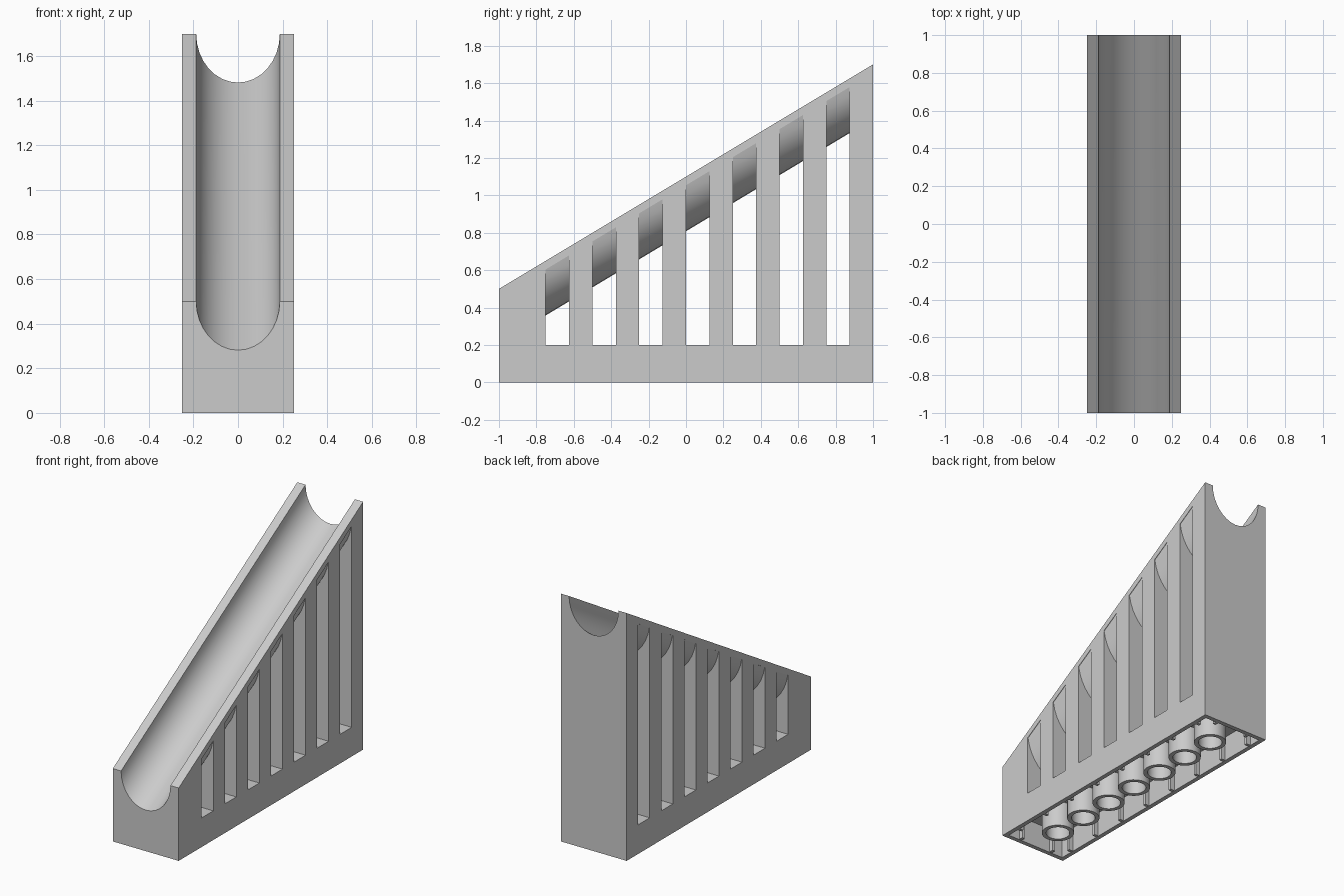
import bpy, bmesh, math

if "Cube" in bpy.data.objects:
    bpy.data.objects.remove(bpy.data.objects["Cube"])

SLOPE, RAIL_MID = 0.6, 1.1
STRETCH = math.sqrt(1 + SLOPE ** 2)   # vertical stretch of the tilted round section
HALF_W, CHANNEL_R, BASE_H = 0.25, 0.1875, 0.2
CEILING, WALL = 0.17, 0.03

grey = bpy.data.materials.new("light grey plastic")
grey.use_nodes = True
colour = (0.6, 0.6, 0.6, 1)
grey.diffuse_color = colour
grey.node_tree.nodes["Principled BSDF"].inputs["Base Color"].default_value = colour


def rail(y):
    return RAIL_MID + SLOPE * y


def loft(name, rings, cyclic=False):
    """Skin a list of equal closed rings, capped or joined end to end."""
    bm = bmesh.new()
    loops = [[bm.verts.new(p) for p in ring] for ring in rings]
    pairs = list(zip(loops, loops[1:]))
    if cyclic:
        pairs.append((loops[-1], loops[0]))
    else:
        bm.faces.new(loops[0])
        bm.faces.new(loops[-1])
    n = len(loops[0])
    for a, b in pairs:
        for i in range(n):
            j = (i + 1) % n
            bm.faces.new((a[i], a[j], b[j], b[i]))
    bmesh.ops.recalc_face_normals(bm, faces=bm.faces)
    mesh = bpy.data.meshes.new(name)
    bm.to_mesh(mesh)
    bm.free()
    mesh.materials.append(grey)
    ob = bpy.data.objects.new(name, mesh)
    bpy.context.collection.objects.link(ob)
    return ob


def box(name, x0, x1, y0, y1, z0, z1):
    return loft(name, [[(x0, y0, z), (x1, y0, z), (x1, y1, z), (x0, y1, z)]
                       for z in (z0, z1)])


def arc(radius, start, steps=16):
    """Lower half of the tilted round section, from +x to -x."""
    angles = [start + (math.pi - 2 * start) * i / steps for i in range(steps + 1)]
    return [(radius * math.cos(a), -radius * STRETCH * math.sin(a)) for a in angles]


def cut(target, cutter):
    mod = target.modifiers.new("cut", "BOOLEAN")
    mod.operation, mod.solver, mod.object = "DIFFERENCE", "EXACT", cutter
    bpy.context.view_layer.objects.active = target
    bpy.ops.object.modifier_apply(modifier=mod.name)
    bpy.data.objects.remove(cutter)


def smooth(ob):
    bpy.ops.object.select_all(action="DESELECT")
    ob.select_set(True)
    bpy.context.view_layer.objects.active = ob
    bpy.ops.object.shade_smooth_by_angle(angle=math.radians(30))


# Wedge-shaped body
body = loft("slide_body", [[(x, -1, 0), (x, 1, 0), (x, 1, rail(1)), (x, -1, rail(-1))]
                           for x in (-HALF_W, HALF_W)])

# Round channel along the slope
channel = [(CHANNEL_R, 0.1)] + arc(CHANNEL_R, 0) + [(-CHANNEL_R, 0.1)]
cut(body, loft("channel_cutter", [[(x, y, rail(y) + z) for x, z in channel]
                                  for y in (-1.1, 1.1)]))

# Side slots between the pillars, stopping at the underside of the channel
under = arc(HALF_W, math.radians(9))
lip = under[0][1]
under = [(0.3, lip)] + under + [(-0.3, lip)]
for i in range(7):
    y0 = -0.75 + 0.25 * i
    rings = [[(x, y, rail(y) + z) for x, z in under]
             + [(-0.3, y, BASE_H), (0.3, y, BASE_H)] for y in (y0, y0 + 0.125)]
    cut(body, loft("slot_cutter", rings))

# Hollow underside
inner_x, inner_y = HALF_W - WALL, 1 - WALL
cut(body, box("cavity_cutter", -inner_x, inner_x, -inner_y, inner_y, -0.1, CEILING))
smooth(body)

# Round tubes under the base
section = [(0.075, 0), (0.102, 0), (0.102, CEILING + 0.01), (0.075, CEILING + 0.01)]
for i in range(7):
    yc = -0.75 + 0.25 * i
    turns = [2 * math.pi * k / 32 for k in range(32)]
    smooth(loft(f"tube_{i + 1}", [[(r * math.cos(t), yc + r * math.sin(t), z)
                                   for r, z in section] for t in turns], cyclic=True))

# Thin grip ribs on the inner walls
DEPTH, THIN, TOP = 0.03, 0.01, CEILING + 0.01
for side, sx in (("left", 1), ("right", -1)):
    xs = sorted((sx * (inner_x + 0.01), sx * (inner_x - DEPTH)))
    for i in range(8):
        yc = -0.875 + 0.25 * i
        box(f"{side}_rib_{i + 1}", *xs, yc - THIN, yc + THIN, 0.002, TOP)
    for end, sy in (("back", 1), ("front", -1)):
        ys = sorted((sy * (inner_y + 0.01), sy * (inner_y - DEPTH)))
        xc = sx * 0.125
        box(f"{end}_{side}_rib", xc - THIN, xc + THIN, *ys, 0.002, TOP)
